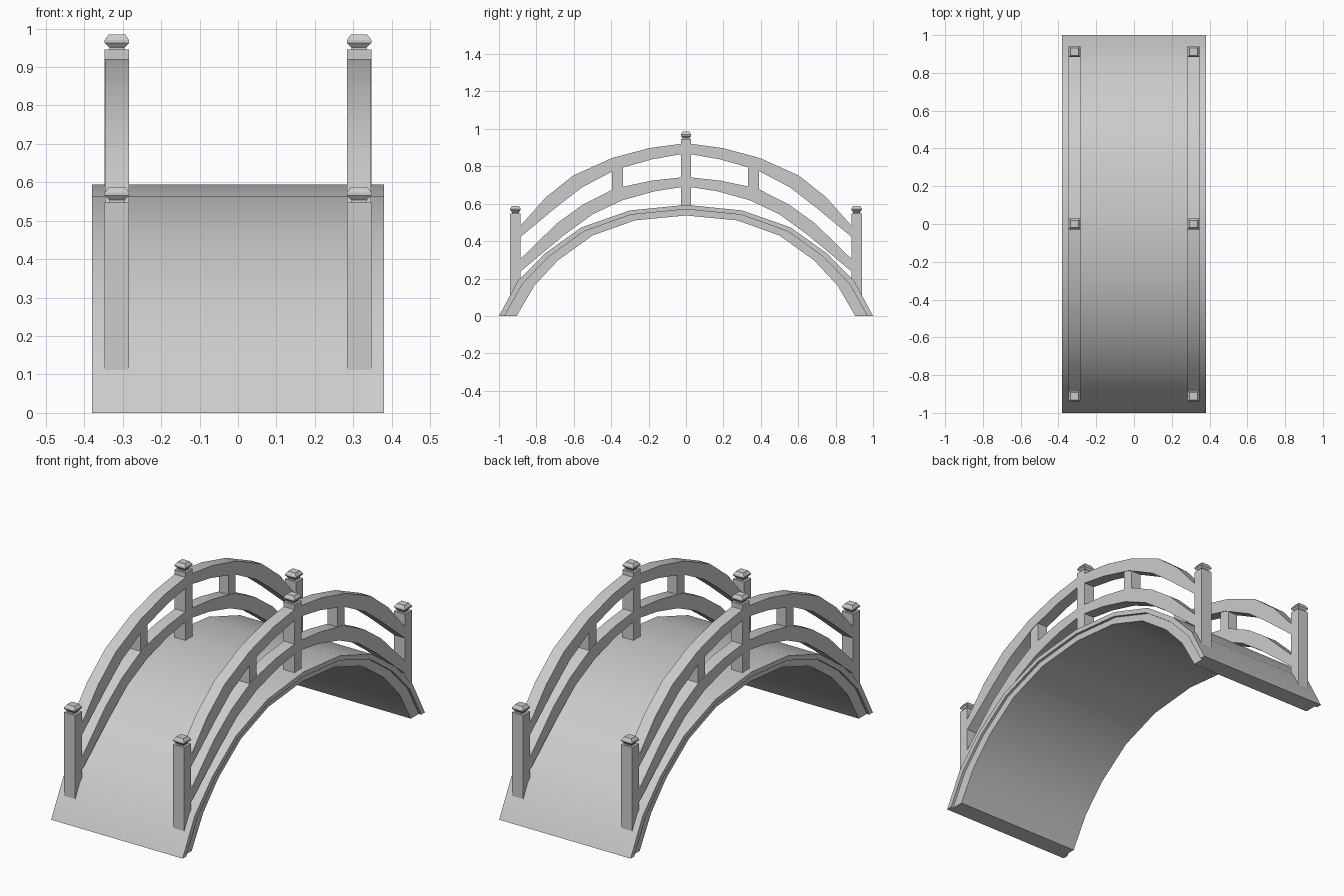
import bpy, bmesh, math

if "Cube" in bpy.data.objects:
    bpy.data.objects.remove(bpy.data.objects["Cube"])


def finish(name, bm, smooth=False):
    bmesh.ops.recalc_face_normals(bm, faces=bm.faces)
    me = bpy.data.meshes.new(name)
    bm.to_mesh(me)
    bm.free()
    ob = bpy.data.objects.new(name, me)
    bpy.context.collection.objects.link(ob)
    if smooth:
        bpy.ops.object.select_all(action='DESELECT')
        ob.select_set(True)
        bpy.context.view_layer.objects.active = ob
        bpy.ops.object.shade_smooth_by_angle(angle=math.radians(30))
    return ob


def full(half):
    # half profile listed from the crown outward, mirrored across y = 0
    return [(-y, z) for y, z in reversed(half[1:])] + half


def arch(name, upper, lower, x0, x1):
    # curved band between two (y, z) curves, extruded from x0 to x1
    up, lo = full(upper), full(lower)
    bm = bmesh.new()
    rings = [[bm.verts.new((x, y, z)) for x, (y, z) in
              ((x0, a), (x1, a), (x1, b), (x0, b))] for a, b in zip(up, lo)]
    for r, s in zip(rings, rings[1:]):
        for i in range(4):
            j = (i + 1) % 4
            bm.faces.new((r[i], r[j], s[j], s[i]))
    bm.faces.new(rings[0])
    bm.faces.new(rings[-1])
    return finish(name, bm, True)


def stack(name, x, y, levels):
    # rectangular sections given as (half width x, half depth y, z)
    bm = bmesh.new()
    rings = [[bm.verts.new((x + sx * hx, y + sy * hy, z)) for sx, sy in
              ((-1, -1), (1, -1), (1, 1), (-1, 1))] for hx, hy, z in levels]
    for r, s in zip(rings, rings[1:]):
        for i in range(4):
            j = (i + 1) % 4
            bm.faces.new((r[i], r[j], s[j], s[i]))
    bm.faces.new(rings[0])
    bm.faces.new(rings[-1])
    return finish(name, bm)


# Walkway and the slightly inset arch beneath it
deck_top = [(0, .594), (.30, .564), (.56, .473), (.754, .334), (.90, .185), (1, 0)]
deck_low = [(0, .570), (.295, .541), (.545, .452), (.734, .316), (.875, .170), (.97, 0)]
arch_low = [(0, .537), (.273, .511), (.50, .430), (.685, .297), (.81, .163), (.905, 0)]
arch("deck", deck_top, deck_low, -.38, .38)
arch("support_arch", deck_low, arch_low, -.366, .366)

# Handrail and lower rail curves
hand_top = [(0, .922), (.03, .920), (.198, .897), (.396, .844), (.604, .750), (.75, .634), (.90, .465)]
hand_low = [(0, .866), (.03, .864), (.182, .837), (.374, .783), (.555, .688), (.68, .592), (.90, .405)]
hand_low[-1] = (.90, .41)
low_top = [(0, .742), (.03, .740), (.18, .724), (.38, .682), (.55, .596), (.69, .495), (.90, .29)]
low_low = [(0, .690), (.03, .688), (.17, .666), (.342, .618), (.50, .543), (.652, .432), (.90, .225)]

for side, x in (("left", -.315), ("right", .315)):
    arch(side + "_handrail", hand_top, hand_low, x - .031, x + .031)
    arch(side + "_lower_rail", low_top, low_low, x - .031, x + .031)
    # Posts with faceted caps
    for y, z0, z1 in ((-.912, .11, .548), (0, .56, .945), (.912, .11, .548)):
        w, d = .032, .028
        stack(side + "_post", x, y, [(w, d, z0), (w, d, z1)])
        stack(side + "_post_cap", x, y, [(.02, .018, z1 - .002), (.02, .018, z1 + .006),
              (w, d, z1 + .018), (w, d, z1 + .025), (.021, .019, z1 + .04)])
    # Short balusters between the rails
    for y in (-.366, .361):
        stack(side + "_baluster", x, y, [(.028, .03, .65), (.028, .03, .82)])
